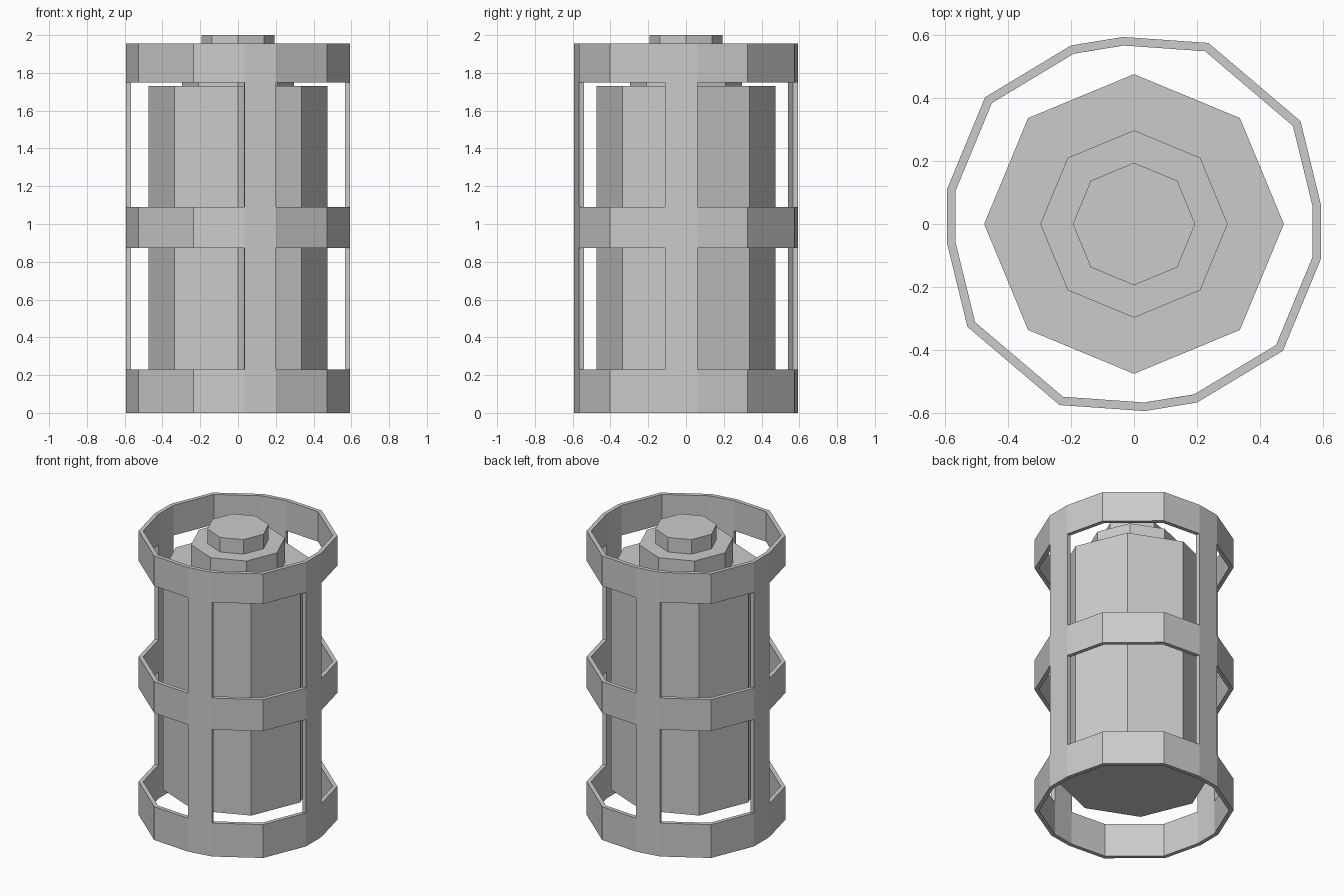
import bpy, bmesh, math

if "Cube" in bpy.data.objects:
    bpy.data.objects.remove(bpy.data.objects["Cube"])


def make_object(name, bm):
    bmesh.ops.recalc_face_normals(bm, faces=bm.faces)
    mesh = bpy.data.meshes.new(name)
    bm.to_mesh(mesh)
    bm.free()
    obj = bpy.data.objects.new(name, mesh)
    bpy.context.collection.objects.link(obj)
    return obj


# Stepped eight-sided inner barrel: (radius, z) profile with capped ends
profile = [(0.475, 0.23), (0.475, 1.73), (0.297, 1.73),
           (0.297, 1.90), (0.194, 1.90), (0.194, 2.0)]
bm = bmesh.new()
rings = [[bm.verts.new((r * math.cos(i * math.pi / 4), r * math.sin(i * math.pi / 4), z))
          for i in range(8)] for r, z in profile]
for low, high in zip(rings, rings[1:]):
    for i in range(8):
        j = (i + 1) % 8
        bm.faces.new((low[i], low[j], high[j], high[i]))
bm.faces.new(rings[0][::-1])
bm.faces.new(rings[-1])
make_object("inner_barrel", bm)

# Outer cage: half outline, repeated by a half turn
half = [(0.034, -0.593), (0.20, -0.566), (0.472, -0.402), (0.593, -0.11),
        (0.593, 0.06), (0.528, 0.326), (0.236, 0.574)]
outline = half + [(-x, -y) for x, y in half]
levels = [0, 0.23, 0.873, 1.09, 1.748, 1.955]
posts = {0, 3, 7, 10}
n = len(outline)
bm = bmesh.new()
rows = [[bm.verts.new((x, y, z)) for x, y in outline] for z in levels]
for k in range(len(levels) - 1):
    for i in range(n):
        # Even rows are full bands, odd rows keep only the four posts
        if k % 2 == 0 or i in posts:
            j = (i + 1) % n
            bm.faces.new((rows[k][i], rows[k][j], rows[k + 1][j], rows[k + 1][i]))
# Wall thickness grows inward
bm.normal_update()
cage_mesh = bpy.data.meshes.new("outer_cage")
bm.to_mesh(cage_mesh)
bm.free()
cage = bpy.data.objects.new("outer_cage", cage_mesh)
bpy.context.collection.objects.link(cage)
wall = cage.modifiers.new("wall", 'SOLIDIFY')
wall.thickness = 0.027
wall.offset = -1
wall.use_even_offset = True
